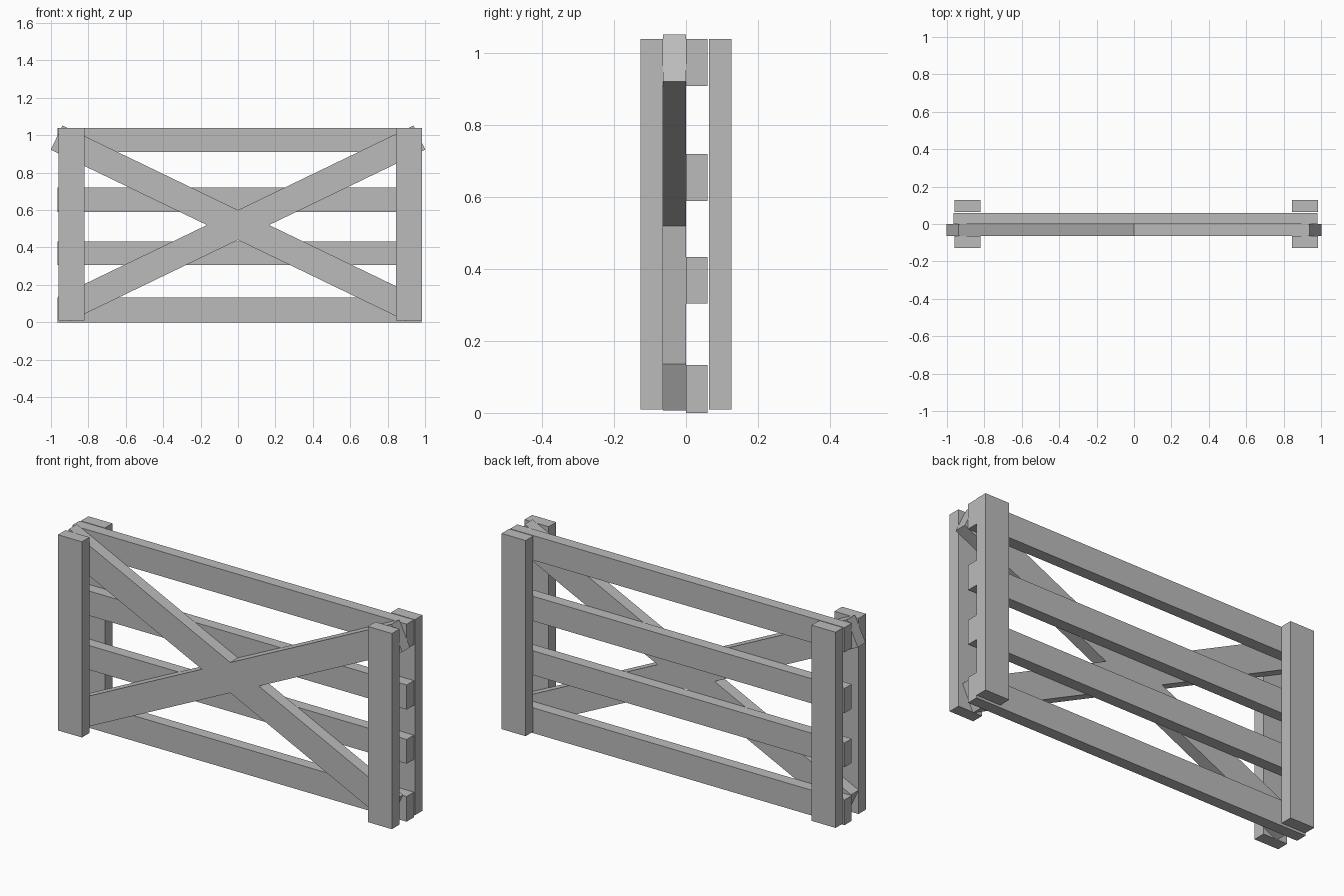
import bpy
import bmesh
import math
from mathutils import Vector

default = bpy.data.objects.get("Cube")
if default:
    bpy.data.objects.remove(default, do_unlink=True)

GREY = (0.5, 0.5, 0.5, 1.0)
wood = bpy.data.materials.new("grey_wood")
wood.use_nodes = True
wood.diffuse_color = GREY
wood.node_tree.nodes["Principled BSDF"].inputs["Base Color"].default_value = GREY


def prism(name, outline, y0, y1):
    """Extrude an x-z outline from y0 to y1."""
    bm = bmesh.new()
    face = bm.faces.new([bm.verts.new((x, y0, z)) for x, z in outline])
    grown = bmesh.ops.extrude_face_region(bm, geom=[face])["geom"]
    moved = [v for v in grown if isinstance(v, bmesh.types.BMVert)]
    bmesh.ops.translate(bm, verts=moved, vec=(0, y1 - y0, 0))
    bmesh.ops.recalc_face_normals(bm, faces=bm.faces)
    mesh = bpy.data.meshes.new(name)
    bm.to_mesh(mesh)
    bm.free()
    mesh.materials.append(wood)
    obj = bpy.data.objects.new(name, mesh)
    bpy.context.collection.objects.link(obj)
    return obj


def board(name, x0, x1, y0, y1, z0, z1):
    return prism(name, [(x0, z0), (x1, z0), (x1, z1), (x0, z1)], y0, y1)


# Upright posts, a front and back pair at each end
for side, x in (("right", -0.96), ("left", 0.845)):
    board(f"front_post_{side}", x, x + 0.14, -0.127, -0.064, 0.01, 1.04)
    board(f"back_post_{side}", x, x + 0.14, 0.064, 0.127, 0.01, 1.04)

# Four horizontal rails
for i, (z0, z1) in enumerate([(0, 0.133), (0.305, 0.433), (0.59, 0.72), (0.91, 1.04)]):
    board(f"rail_{i + 1}", -0.965, 0.982, 0, 0.06, z0, z1)

# Crossed diagonal braces joined in one X outline
mid, slope, half = 0.52, 0.482, 0.08
angle = math.atan(slope)
across = half * math.cos(angle) * Vector((-math.sin(angle), math.cos(angle)))
across_down = Vector((-across.x, across.y))
top = Vector((0.97, mid + 0.97 * slope))
bottom = Vector((0.93, mid - 0.93 * slope))
arms = [top + across, top - across, Vector((half / slope, mid)),
        bottom + across_down, bottom - across_down]
outline = [(0, mid + half)] + [tuple(p) for p in arms] + [(0, mid - half)]
outline += [(-p.x, p.y) for p in reversed(arms)]
prism("cross_brace", outline, -0.064, 0)
